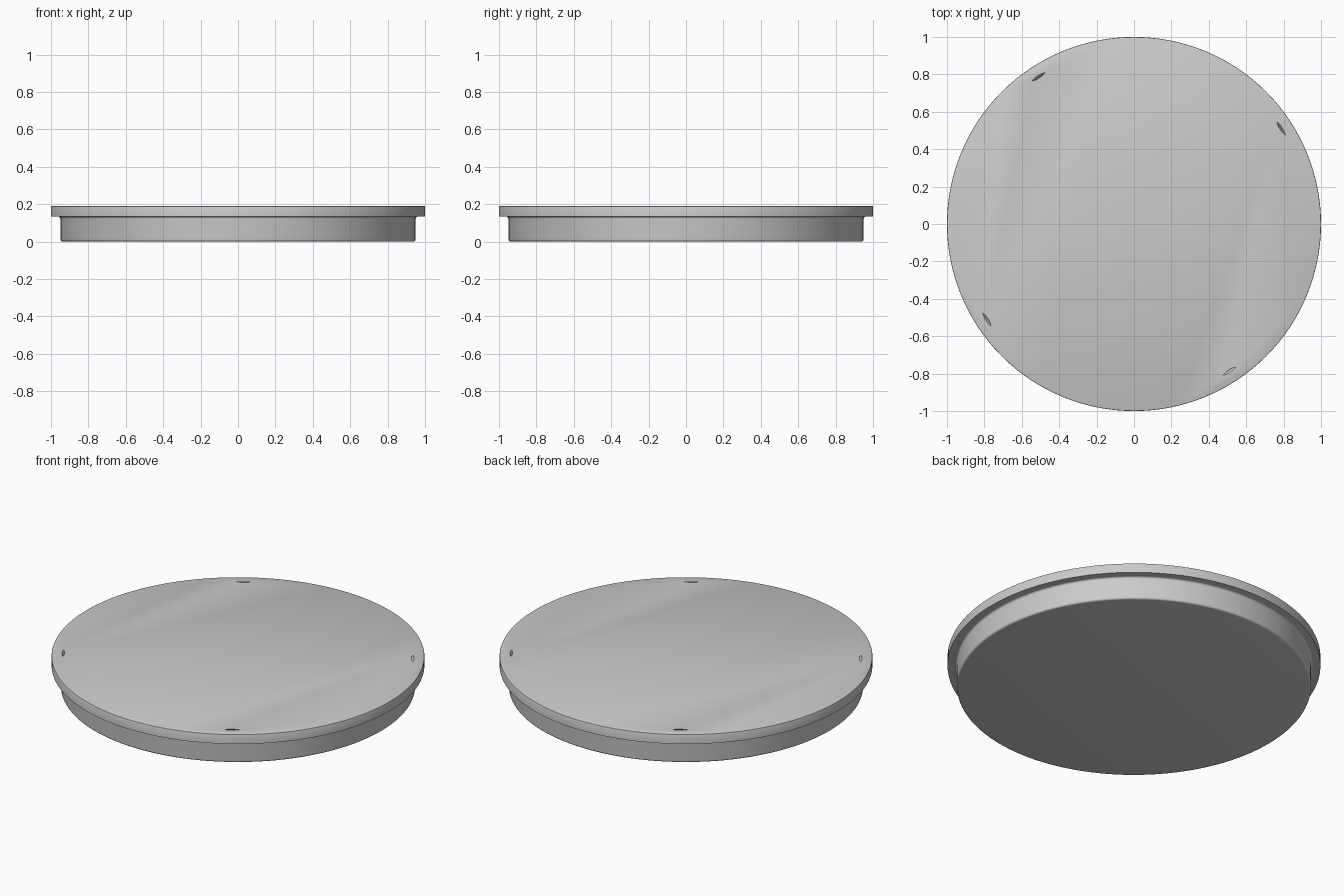
import bpy, bmesh, math
from mathutils import Matrix

cube = bpy.data.objects.get("Cube")
if cube:
    bpy.data.objects.remove(cube)

SIDES = 128

# Single grey material
grey = bpy.data.materials.new("light_grey")
grey.use_nodes = True
COLOUR = (0.6, 0.6, 0.6, 1)
grey.diffuse_color = COLOUR
grey.node_tree.nodes["Principled BSDF"].inputs["Base Color"].default_value = COLOUR


def finish(bm, name):
    """Turn a bmesh into a linked object."""
    bmesh.ops.recalc_face_normals(bm, faces=bm.faces)
    mesh = bpy.data.meshes.new(name)
    bm.to_mesh(mesh)
    bm.free()
    mesh.materials.append(grey)
    obj = bpy.data.objects.new(name, mesh)
    bpy.context.collection.objects.link(obj)
    return obj


def lathe(name, profile):
    """Spin an (r, z) outline, open at the axis, and cap both ends."""
    bm = bmesh.new()
    rings = []
    for r, z in profile:
        rings.append([bm.verts.new((r * math.cos(a), r * math.sin(a), z))
                      for a in (math.tau * i / SIDES for i in range(SIDES))])
    for low, high in zip(rings, rings[1:]):
        for i in range(SIDES):
            j = (i + 1) % SIDES
            bm.faces.new((low[i], low[j], high[j], high[i]))
    bm.faces.new(rings[0])
    bm.faces.new(rings[-1])
    return finish(bm, name)


def arc(cx, cz, radius, start, end, steps=5):
    """Points of a rounded corner in the outline."""
    return [(cx + radius * math.cos(math.radians(start + (end - start) * i / steps)),
             cz + radius * math.sin(math.radians(start + (end - start) * i / steps)))
            for i in range(steps + 1)]


# Lid: plug with rounded foot, small fillet, overhanging rim
lid = lathe("lid", arc(0.938, 0.012, 0.012, -90, 0)
            + arc(0.962, 0.122, 0.012, 180, 90)
            + [(1, 0.134)] + arc(0.996, 0.186, 0.004, 0, 90, 2))

# Slot cutters: crescents whose outer wall slopes towards the centre
bm = bmesh.new()
HALF, STEPS = 0.042, 8
for k in range(4):
    turn = Matrix.Rotation(math.radians(33 + 90 * k), 4, "Z")
    levels = []
    for z, shift in ((0.17, -0.012), (0.21, 0.012)):
        loop = []
        for side in (1, -1):
            for i in range(STEPS):
                t = side * (2 * i / STEPS - 1)
                bulge = 0.007 * side * (1 - t * t)
                loop.append(bm.verts.new((0.938 + shift + bulge, HALF * t, z)))
        levels.append(loop)
    low, high = levels
    bm.faces.new(low)
    bm.faces.new(high)
    for i in range(len(low)):
        j = (i + 1) % len(low)
        bm.faces.new((low[i], low[j], high[j], high[i]))
    bmesh.ops.transform(bm, matrix=turn, verts=low + high)
cutter = finish(bm, "slot_cutter")
cutter.hide_render = True
cutter.hide_set(True)

cut = lid.modifiers.new("slots", "BOOLEAN")
cut.operation = "DIFFERENCE"
cut.solver = "EXACT"
cut.object = cutter

# Apply the cut, drop the helper and shade the curved walls smooth
bpy.ops.object.select_all(action="DESELECT")
lid.select_set(True)
bpy.context.view_layer.objects.active = lid
bpy.ops.object.modifier_apply(modifier="slots")
bpy.data.objects.remove(cutter)
bpy.ops.object.shade_smooth_by_angle(angle=math.radians(35))
